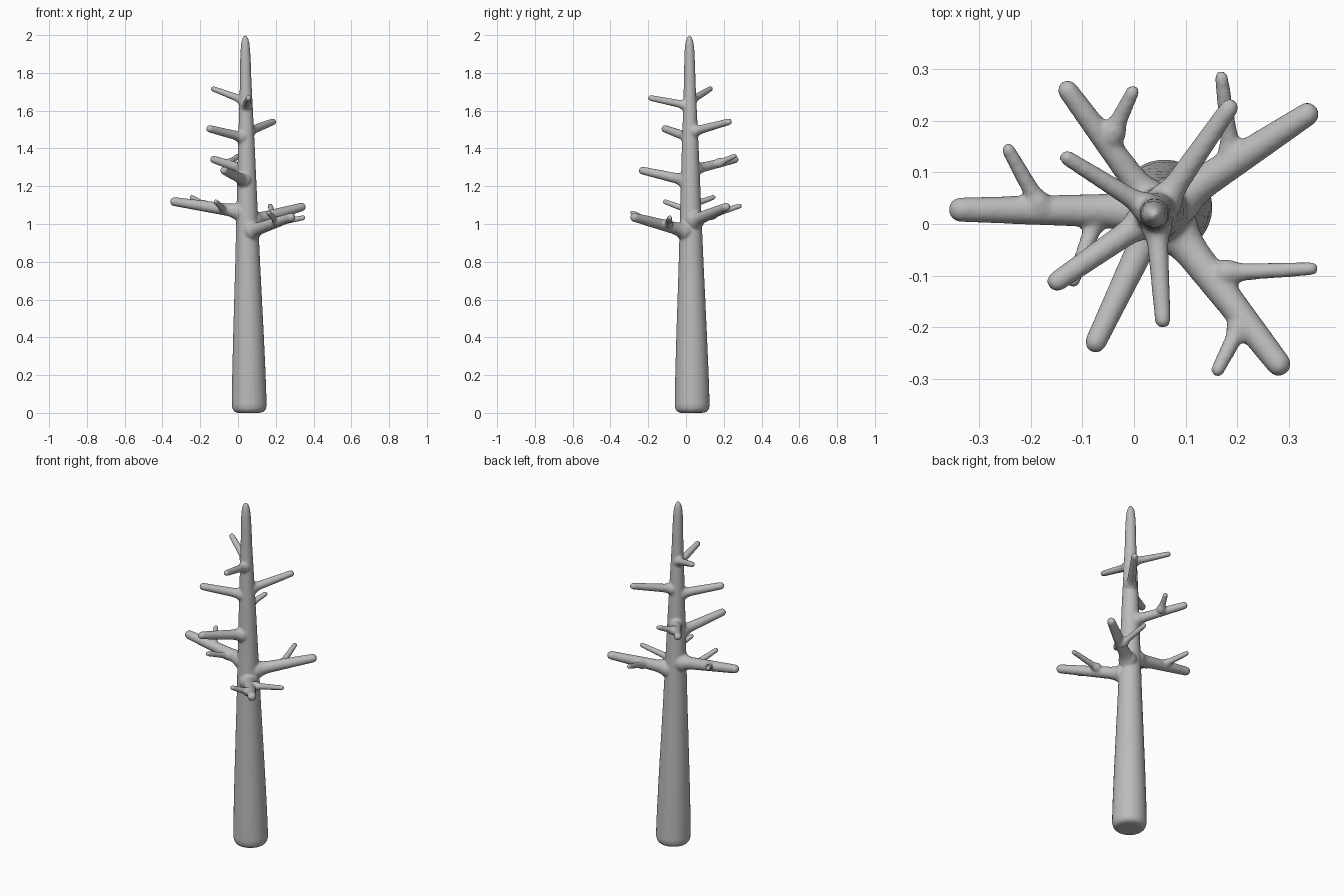
import bpy, bmesh, math
from mathutils import Vector

cube = bpy.data.objects.get("Cube")
if cube:
    bpy.data.objects.remove(cube, do_unlink=True)

SIDES = 24
bm = bmesh.new()


def tube(stations):
    """Closed round tube through (point, radius) stations."""
    axis = (stations[-1][0] - stations[0][0]).normalized()
    turn = axis.to_track_quat('Z', 'Y')
    rings = []
    for point, radius in stations:
        ring = []
        for i in range(SIDES):
            a = math.tau * i / SIDES
            ring.append(bm.verts.new(point + turn @ Vector((radius * math.cos(a), radius * math.sin(a), 0))))
        rings.append(ring)
    for low, high in zip(rings, rings[1:]):
        for i in range(SIDES):
            j = (i + 1) % SIDES
            bm.faces.new((low[i], low[j], high[j], high[i]))
    bm.faces.new(rings[0][::-1])
    bm.faces.new(rings[-1])


def trunk_radius(z):
    return 0.094 - 0.036 * z


def trunk_centre(z):
    return Vector((0.06 - 0.011 * z, 0.033 - 0.0075 * z, z))


def limb(start, tip, r_base, r_tip, depth):
    """Tapered limb with a flared root and a rounded tip; depth is how far it is buried."""
    start, tip = Vector(start), Vector(tip)
    length = (tip - start).length
    along = (tip - start) / length
    stations = []
    for d, flare in ((0, 1.5), (depth, 1.4), (depth + 0.3 * r_base, 1.22),
                     (depth + 0.8 * r_base, 1.07), (depth + 1.5 * r_base, 1)):
        r = r_base + (r_tip - r_base) * d / length
        stations.append((start + along * d, r * flare))
    # rounded tip
    for k in range(6):
        a = math.pi / 2 * k / 5.3
        stations.append((tip - along * r_tip * (1 - math.sin(a)), r_tip * math.cos(a)))
    tube(stations)


# trunk: rounded foot, slow taper, blunt rounded crown
profile = [(0, 0.06), (0.006, 0.078), (0.018, 0.088), (0.04, 0.093), (0.2, 0.089), (0.4, 0.082),
           (0.6, 0.074), (0.8, 0.066), (1.0, 0.059), (1.2, 0.052), (1.4, 0.045), (1.6, 0.037),
           (1.75, 0.031), (1.85, 0.029), (1.92, 0.026), (1.96, 0.022), (1.985, 0.015), (1.998, 0.006)]
tube([(trunk_centre(z), r) for z, r in profile])

# branches: height at the trunk axis, tip, root radius, tip radius
branches = [
    (1.06, (-0.36, 0.028, 1.122), 0.036, 0.024),
    (0.955, (0.295, -0.29, 1.04), 0.036, 0.024),
    (1.01, (0.355, 0.225, 1.095), 0.036, 0.023),
    (1.285, (-0.14, 0.275, 1.345), 0.028, 0.020),
    (1.225, (-0.083, -0.248, 1.287), 0.030, 0.021),
    (1.455, (-0.165, -0.122, 1.508), 0.026, 0.020),
    (1.485, (0.195, 0.24, 1.545), 0.025, 0.018),
    (1.65, (-0.142, 0.136, 1.72), 0.021, 0.015),
    (1.625, (0.057, -0.202, 1.67), 0.022, 0.016),
]
for z, tip, r_base, r_tip in branches:
    limb(trunk_centre(z), tip, r_base, r_tip, trunk_radius(z))

# twigs: root inside the branch, tip
twigs = [
    ((-0.18, 0.03, 1.10), (-0.25, 0.155, 1.145)),
    ((-0.07, 0.02, 1.07), (-0.122, -0.122, 1.122)),
    ((0.17, -0.095, 1.00), (0.358, -0.086, 1.035)),
    ((0.21, -0.19, 1.01), (0.157, -0.294, 1.065)),
    ((0.19, 0.13, 1.045), (0.168, 0.297, 1.10)),
    ((-0.045, 0.17, 1.32), (0.003, 0.268, 1.365)),
]
for root, tip in twigs:
    limb(root, tip, 0.018, 0.0135, 0.022)

bmesh.ops.recalc_face_normals(bm, faces=bm.faces)
mesh = bpy.data.meshes.new("bare_tree")
bm.to_mesh(mesh)
bm.free()
tree = bpy.data.objects.new("bare_tree", mesh)
bpy.context.collection.objects.link(tree)

# one plain grey for the whole tree
grey = bpy.data.materials.new("plain grey")
grey.use_nodes = True
colour = (0.5, 0.5, 0.5, 1)
grey.diffuse_color = colour
grey.node_tree.nodes["Principled BSDF"].inputs["Base Color"].default_value = colour
mesh.materials.append(grey)

# fuse the limbs into one skin and soften the joints
fuse = tree.modifiers.new("fuse", 'REMESH')
fuse.mode = 'VOXEL'
fuse.voxel_size = 0.006
fuse.use_smooth_shade = True
soften = tree.modifiers.new("soften", 'SMOOTH')
soften.factor = 0.5
soften.iterations = 6

for polygon in mesh.polygons:
    polygon.use_smooth = True
